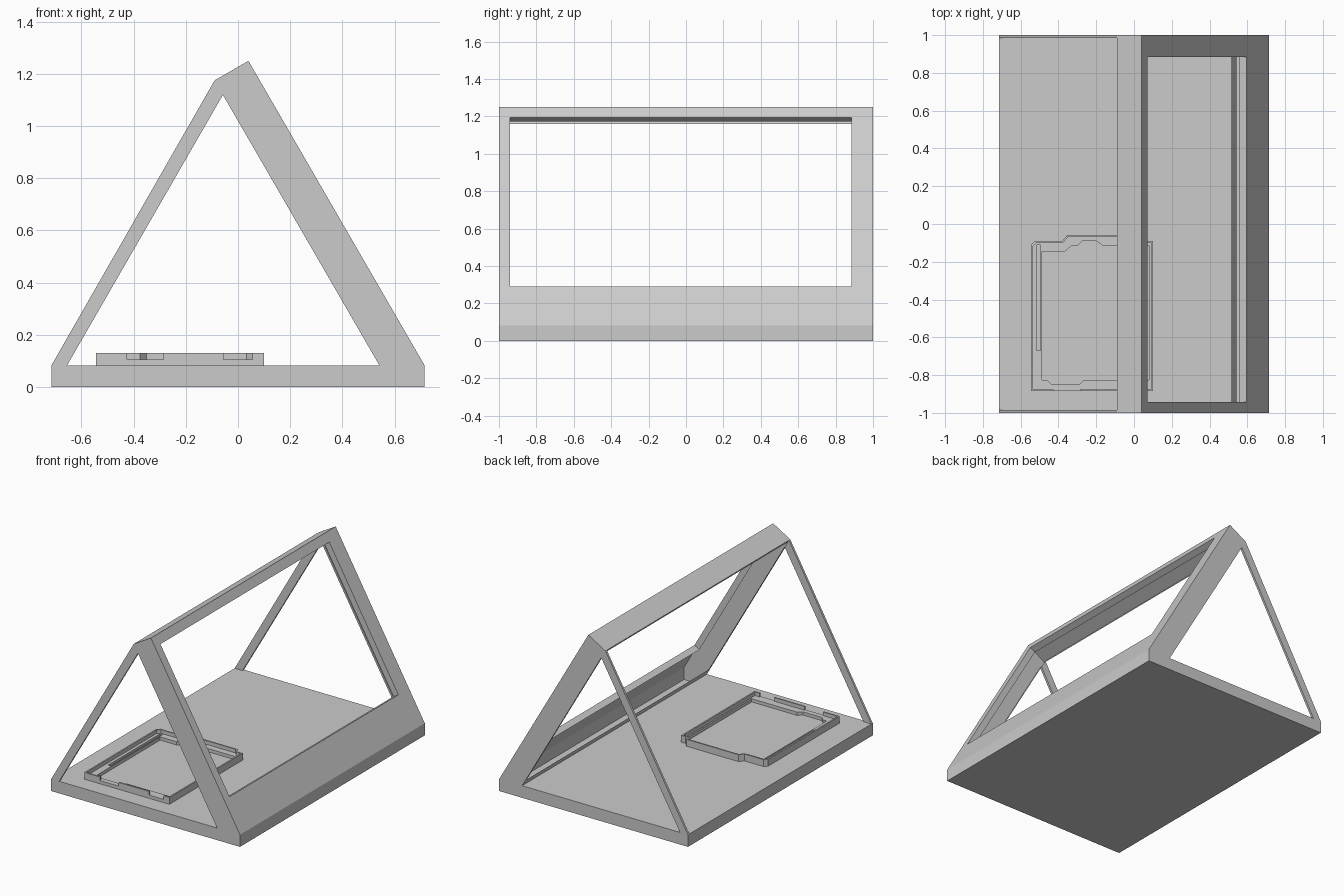
import bpy, bmesh
from mathutils import Vector

if "Cube" in bpy.data.objects:
    bpy.data.objects.remove(bpy.data.objects["Cube"], do_unlink=True)

grey = bpy.data.materials.new("plain_grey")
grey.use_nodes = True
grey.diffuse_color = (0.6, 0.6, 0.6, 1)
grey.node_tree.nodes["Principled BSDF"].inputs["Base Color"].default_value = (0.6, 0.6, 0.6, 1)


def prism(name, points, low, high, place):
    """Extrude a 2D outline from low to high; place maps (a, b, depth) to space."""
    bm = bmesh.new()
    bottom = [bm.verts.new(place(a, b, low)) for a, b in points]
    top = [bm.verts.new(place(a, b, high)) for a, b in points]
    bm.faces.new(bottom)
    bm.faces.new(top)
    for i in range(len(points)):
        j = (i + 1) % len(points)
        bm.faces.new((bottom[i], bottom[j], top[j], top[i]))
    bmesh.ops.recalc_face_normals(bm, faces=bm.faces)
    mesh = bpy.data.meshes.new(name)
    bm.to_mesh(mesh)
    bm.free()
    mesh.materials.append(grey)
    obj = bpy.data.objects.new(name, mesh)
    bpy.context.collection.objects.link(obj)
    return obj


def cut(obj, cutter):
    """Subtract the cutter and discard it."""
    cutter.hide_render = True
    mod = obj.modifiers.new("cut", "BOOLEAN")
    mod.operation = "DIFFERENCE"
    mod.solver = "EXACT"
    mod.object = cutter
    bpy.context.view_layer.objects.active = obj
    bpy.ops.object.modifier_apply(modifier=mod.name)
    bpy.data.objects.remove(cutter, do_unlink=True)


def rect(a0, a1, b0, b1):
    return [(a0, b0), (a1, b0), (a1, b1), (a0, b1)]


def along_y(x, z, y):
    return Vector((x, y, z))


def along_z(x, y, z):
    return Vector((x, y, z))


# Sloped panel coordinates: y, distance down the slope, depth inward
RIDGE = Vector((0.04, 0, 1.25))
DOWN = Vector((0.675, 0, -1.167)).normalized()
INWARD = Vector((DOWN.z, 0, -DOWN.x))


def on_slope(y, t, d):
    return RIDGE + DOWN * t + INWARD * d + Vector((0, y, 0))


# Frame: base, sloped panel and end struts in one profile
FLOOR = 0.083
eave = RIDGE + INWARD * 0.15
crease = eave + DOWN * ((eave.z - FLOOR) / -DOWN.z)
beyond = eave - DOWN * 0.15
apex = eave + DOWN * 0.064

frame = prism("triangular_frame", [
    (-0.715, 0), (0.715, 0), (0.715, FLOOR), (RIDGE.x, RIDGE.z),
    (eave.x, eave.z), (-0.715, FLOOR)], -1, 1, along_y)

# Open side between the thin end struts
cut(frame, prism("side_cutter", [
    (-0.9, FLOOR), (crease.x, FLOOR), (beyond.x, beyond.z), (-0.9, beyond.z)],
    -0.985, 0.985, along_y))

# Triangular openings through both ends
cut(frame, prism("gable_cutter", [
    (-0.655, FLOOR), (crease.x, FLOOR), (apex.x, apex.z)], -1.1, 1.1, along_y))

# Window, with a wider rebate behind it
cut(frame, prism("window_cutter", rect(-0.942, 0.885, 0.064, 1.109), -0.1, 0.2, on_slope))
cut(frame, prism("rebate_cutter", rect(-0.985, 0.985, 0.019, 1.21), 0.043, 0.2, on_slope))

# Shallow tray on the floor
outline = [(-0.545, -0.885), (0.1, -0.885), (0.1, -0.09), (0.065, -0.09), (0.04, -0.06),
           (-0.355, -0.06), (-0.38, -0.09), (-0.525, -0.09), (-0.545, -0.11)]
cx, cy = -0.2225, -0.4725
inside = [(cx + (x - cx) * 0.969, cy + (y - cy) * 0.976) for x, y in outline]
hole = [(-0.488, -0.825), (-0.46, -0.825), (-0.435, -0.85), (-0.29, -0.85), (-0.265, -0.825),
        (0.08, -0.825), (0.08, -0.115), (-0.165, -0.115), (-0.2, -0.09), (-0.275, -0.09),
        (-0.3, -0.115), (-0.33, -0.115), (-0.365, -0.145), (-0.488, -0.145)]
LEDGE = 0.105
tray = prism("tray", outline, 0.08, 0.13, along_z)
cut(tray, prism("lip_cutter", inside, LEDGE, 0.2, along_z))
cut(tray, prism("hole_cutter", hole, 0, 0.19, along_z))
cut(tray, prism("slot_cutter", rect(-0.515, -0.495, -0.67, -0.11), 0.09, 0.18, along_z))

# Two notches in the front lip
for x0, x1 in ((-0.425, -0.285), (-0.055, 0.055)):
    cut(tray, prism("notch_cutter", rect(x0, x1, -0.95, -0.86), LEDGE, 0.17, along_z))
